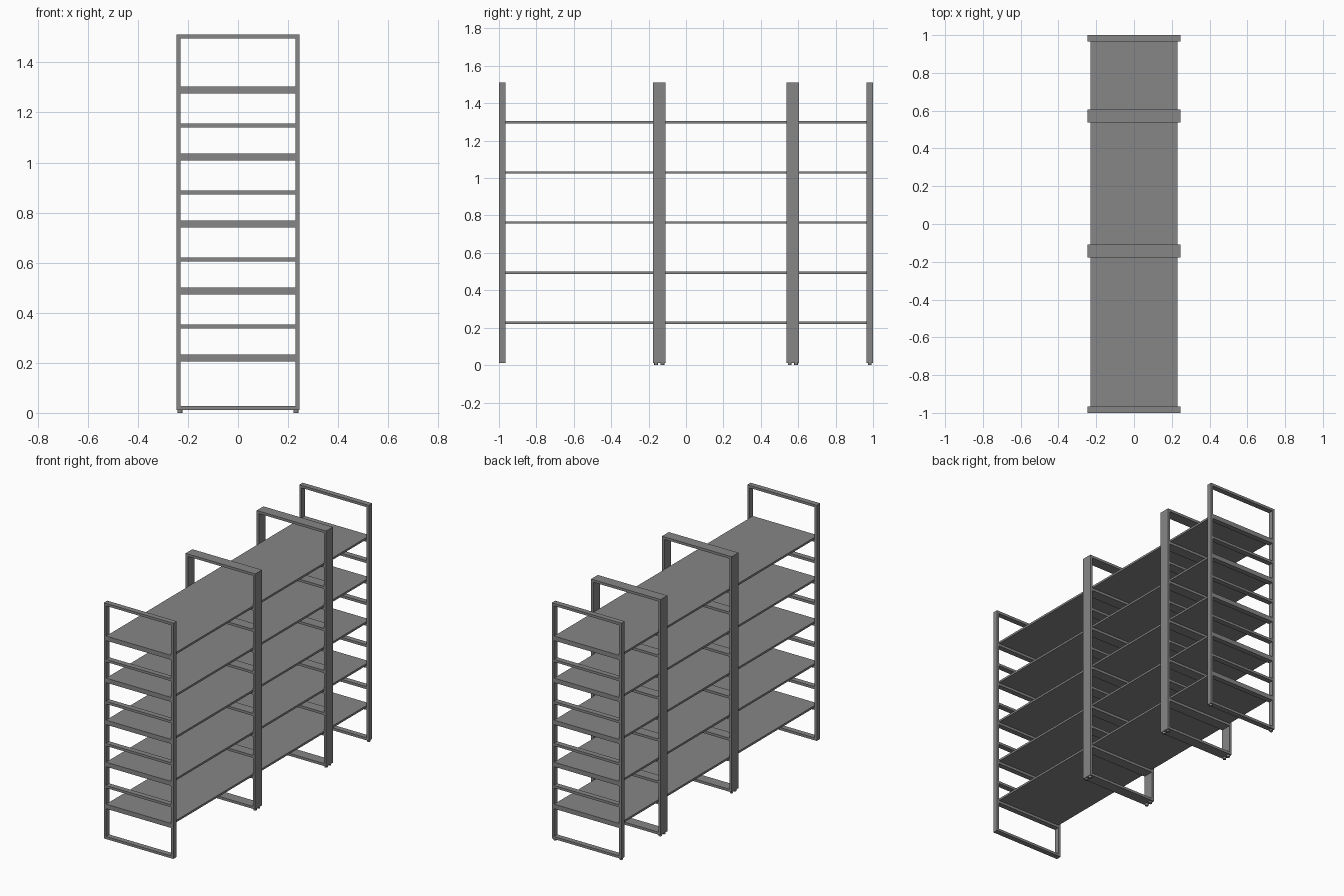
import bpy

cube = bpy.data.objects.get("Cube")
if cube:
    bpy.data.objects.remove(cube, do_unlink=True)

grey = bpy.data.materials.new("grey metal")
grey.use_nodes = True
grey.diffuse_color = (0.24, 0.24, 0.24, 1)
grey.node_tree.nodes["Principled BSDF"].inputs["Base Color"].default_value = (0.24, 0.24, 0.24, 1)

HALF_W = 0.245      # outer half width
TUBE = 0.016        # tube thickness seen from the end
DEPTH = 0.034       # tube depth along the rack
FOOT = 0.012        # foot height
TOP = 1.512
SHELF = 0.013       # shelf thickness
INNER = HALF_W - TUBE
SHELF_TOPS = [0.234 + 0.2675 * i for i in range(5)]


def box(name, x, y, z):
    """Box from (low, high) pairs."""
    spans = (x, y, z)
    bpy.ops.mesh.primitive_cube_add(size=1, location=[(a + b) / 2 for a, b in spans])
    ob = bpy.context.object
    ob.name = name
    ob.scale = [b - a for a, b in spans]
    bpy.ops.object.transform_apply(location=False, rotation=False, scale=True)
    ob.data.materials.append(grey)
    return ob


def foot(name, x, y):
    bpy.ops.mesh.primitive_cylinder_add(vertices=16, radius=0.01, depth=FOOT,
                                        location=(x, y, FOOT / 2))
    ob = bpy.context.object
    ob.name = name
    ob.data.materials.append(grey)
    bpy.ops.object.shade_smooth_by_angle()


def frame(name, y0, feet=True):
    """Upright ladder frame starting at y0."""
    y = (y0, y0 + DEPTH)
    for side, s in (("left", 1), ("right", -1)):
        box(f"{name}_{side}_post", sorted((s * INNER, s * HALF_W)), y, (FOOT, TOP))
        if feet:
            foot(f"{name}_{side}_foot", s * 0.232, y0 + DEPTH / 2)
    # top and bottom rails, shelf supports, and thin rungs between shelves
    rails = [("bottom_rail", FOOT), ("top_rail", TOP - TUBE)]
    rails += [("shelf_support", z - SHELF - TUBE) for z in SHELF_TOPS]
    rails += [("rung", z + 0.103) for z in SHELF_TOPS[:-1]]
    for part, z in rails:
        box(f"{name}_{part}", (-INNER, INNER), y, (z, z + TUBE))


# three bays side by side, with lengths in the ratio 6 : 5 : 3
start = -1.0
for bay, units in (("front_bay", 6), ("middle_bay", 5), ("back_bay", 3)):
    end = start + units / 7
    frame(f"{bay}_front_frame", start, feet=bay != "front_bay")
    frame(f"{bay}_back_frame", end - DEPTH)
    for z in SHELF_TOPS:
        box(f"{bay}_shelf", (-INNER, INNER), (start, end), (z - SHELF, z))
    start = end
